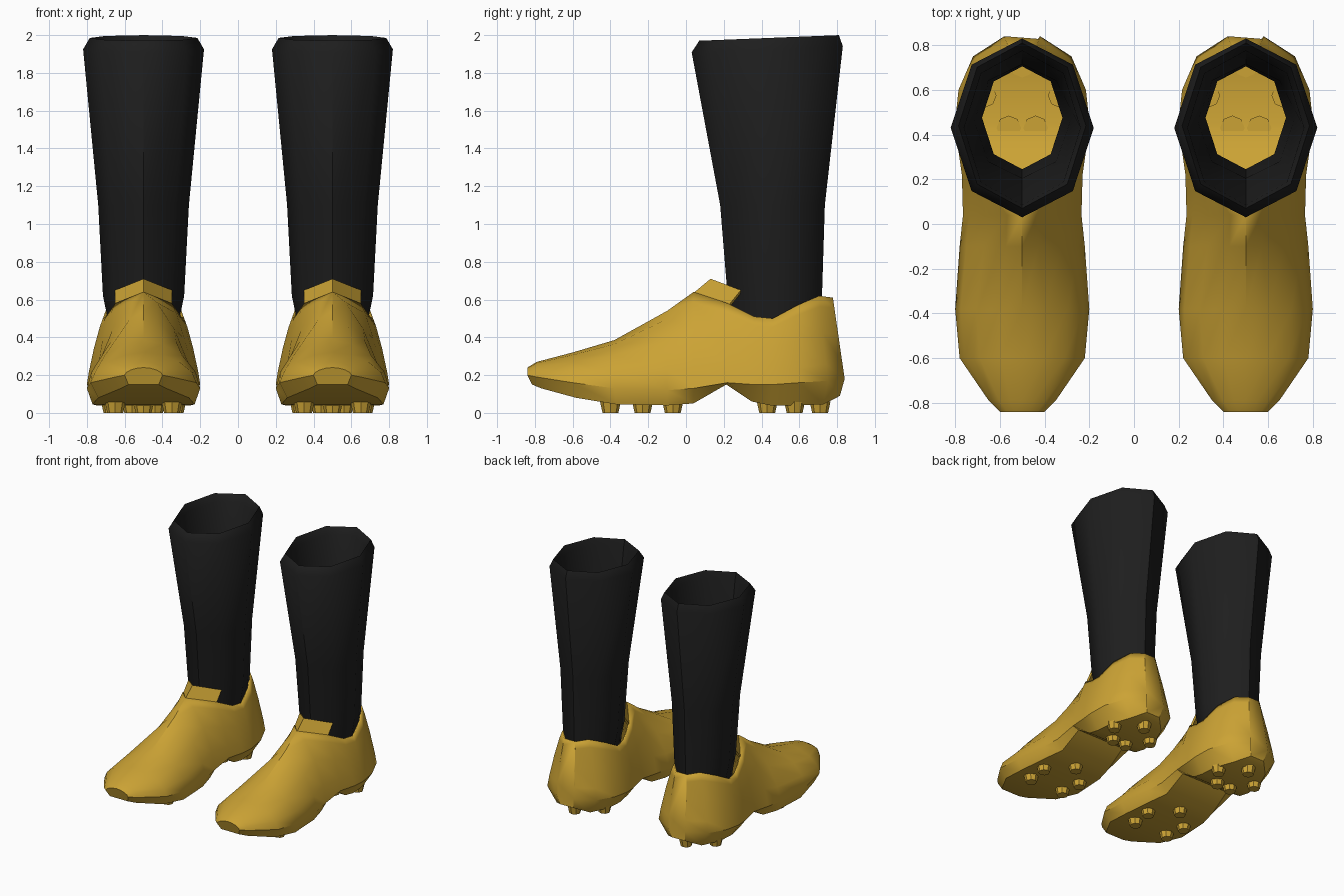
import bpy, bmesh, math

if "Cube" in bpy.data.objects:
    bpy.data.objects.remove(bpy.data.objects["Cube"])


def material(name, rgb):
    m = bpy.data.materials.new(name)
    m.diffuse_color = (*rgb, 1)
    m.use_nodes = True
    m.node_tree.nodes["Principled BSDF"].inputs["Base Color"].default_value = m.diffuse_color
    return m


GOLD = material("gold", (0.60, 0.365, 0.035))
BLACK = material("black", (0.013, 0.013, 0.013))


def finish(bm, name, mat, x, angle=None, thickness=0):
    """Turn a bmesh into an object centred on x."""
    bmesh.ops.remove_doubles(bm, verts=bm.verts, dist=1e-4)
    bmesh.ops.recalc_face_normals(bm, faces=bm.faces)
    me = bpy.data.meshes.new(name)
    bm.to_mesh(me)
    bm.free()
    me.materials.append(mat)
    ob = bpy.data.objects.new(name, me)
    ob.location.x = x
    bpy.context.collection.objects.link(ob)
    if thickness:
        mod = ob.modifiers.new("thickness", "SOLIDIFY")
        mod.thickness, mod.offset = thickness, -1
    if angle:
        bpy.ops.object.select_all(action="DESELECT")
        bpy.context.view_layer.objects.active = ob
        ob.select_set(True)
        bpy.ops.object.shade_smooth_by_angle(angle=math.radians(angle))
    return ob


def loft(bm, rings, closed):
    """Bridge a list of equally long point rings."""
    vs = [[bm.verts.new(p) for p in r] for r in rings]
    n = len(vs[0])
    for a, b in zip(vs, vs[1:]):
        for i in range(n if closed else n - 1):
            j = (i + 1) % n
            bm.faces.new((a[i], a[j], b[j], b[i]))
    return vs


# Boot stations, toe to heel:
# y, side half width, side z, sole half width, sole z, top half width, top z
STATIONS = [
    (-0.84, .10, .20, .08, .15, 0, .24),
    (-0.79, .15, .19, .12, .13, 0, .27),
    (-0.60, .28, .16, .24, .08, 0, .32),
    (-0.38, .30, .13, .27, .045, 0, .385),
    (-0.10, .28, .12, .25, .04, 0, .54),
    (0.04, .265, .13, .22, .05, 0, .64),
    (0.22, .27, .16, .21, .15, .15, .58),
    (0.36, .29, .15, .22, .06, .20, .51),
    (0.46, .30, .15, .22, .04, .215, .50),
    (0.60, .285, .16, .21, .04, .19, .57),
    (0.75, .22, .17, .15, .045, .12, .62),
    (0.84, .08, .18, .06, .09, .05, .61),
]


def boot_section(y, w, zs, wb, zb, wt, zt):
    e = 1.1 if y < -0.2 else 1.4 if y < 0.1 else 1.7
    lean = max(0, 0.5 * (y - 0.55))
    half = []
    for k in range(5):
        t = math.radians(90 - 22.5 * k)
        z = zs + (zt - zs) * math.sin(t) ** e
        x = wt + (w - wt) * max(0, math.cos(t)) ** e
        half.append((x, y - lean * (z - zs), z))
    half.append((wb, y * 0.97, zb))
    return half + [(-x, yy, z) for x, yy, z in reversed(half)]


def boot(x, side):
    bm = bmesh.new()
    rings = loft(bm, [boot_section(*s) for s in STATIONS], False)
    bm.faces.new(rings[0])
    bm.faces.new(rings[-1])
    finish(bm, side + "_boot", GOLD, x, 35, 0.015)


def tongue(x, side):
    bm = bmesh.new()
    lower = [(-.15, .23, .575), (0, .04, .635), (.15, .23, .575)]
    upper = [(-.15, .29, .65), (0, .13, .71), (.15, .29, .65)]
    loft(bm, [lower, upper], False)
    finish(bm, side + "_tongue", GOLD, x, None, 0.015)


# Sock rings, outside bottom to rim to inside bottom: z, x radius, y radius, y centre
SOCK = [
    (.42, .185, .235, .475), (.50, .19, .24, .475), (.62, .215, .25, .47),
    (1.10, .24, .277, .458), (1.925, .32, .40, .43), (1.985, .285, .37, .44),
    (1.93, .26, .345, .43), (1.10, .215, .255, .46), (.42, .18, .23, .475),
]


def sock(x, side):
    bm = bmesh.new()
    rings = []
    for z, rx, ry, cy in SOCK:
        ring = []
        for i in range(8):
            a = i * math.pi / 4
            tilt = 0.04 * ry * math.sin(a) if z > 1.9 else 0
            ring.append((rx * math.cos(a), cy + ry * math.sin(a), z + tilt))
        rings.append(ring)
    loft(bm, rings, True)
    finish(bm, side + "_sock", BLACK, x, 50)


# Studs under forefoot and heel: x, y
STUDS = [(-.15, -.4), (.15, -.4), (-.17, -.23), (.17, -.23), (0, -.07),
         (-.06, .43), (.06, .43), (-.17, .575), (.17, .575), (0, .71)]


def studs(x, side):
    bm = bmesh.new()
    for sx, sy in STUDS:
        new = bmesh.ops.create_cone(bm, cap_ends=True, segments=8,
                                    radius1=.042, radius2=.055, depth=.06)
        bmesh.ops.translate(bm, verts=new["verts"], vec=(sx, sy, .03))
    finish(bm, side + "_studs", GOLD, x)


for side, x in (("left", -0.5), ("right", 0.5)):
    boot(x, side)
    tongue(x, side)
    sock(x, side)
    studs(x, side)
